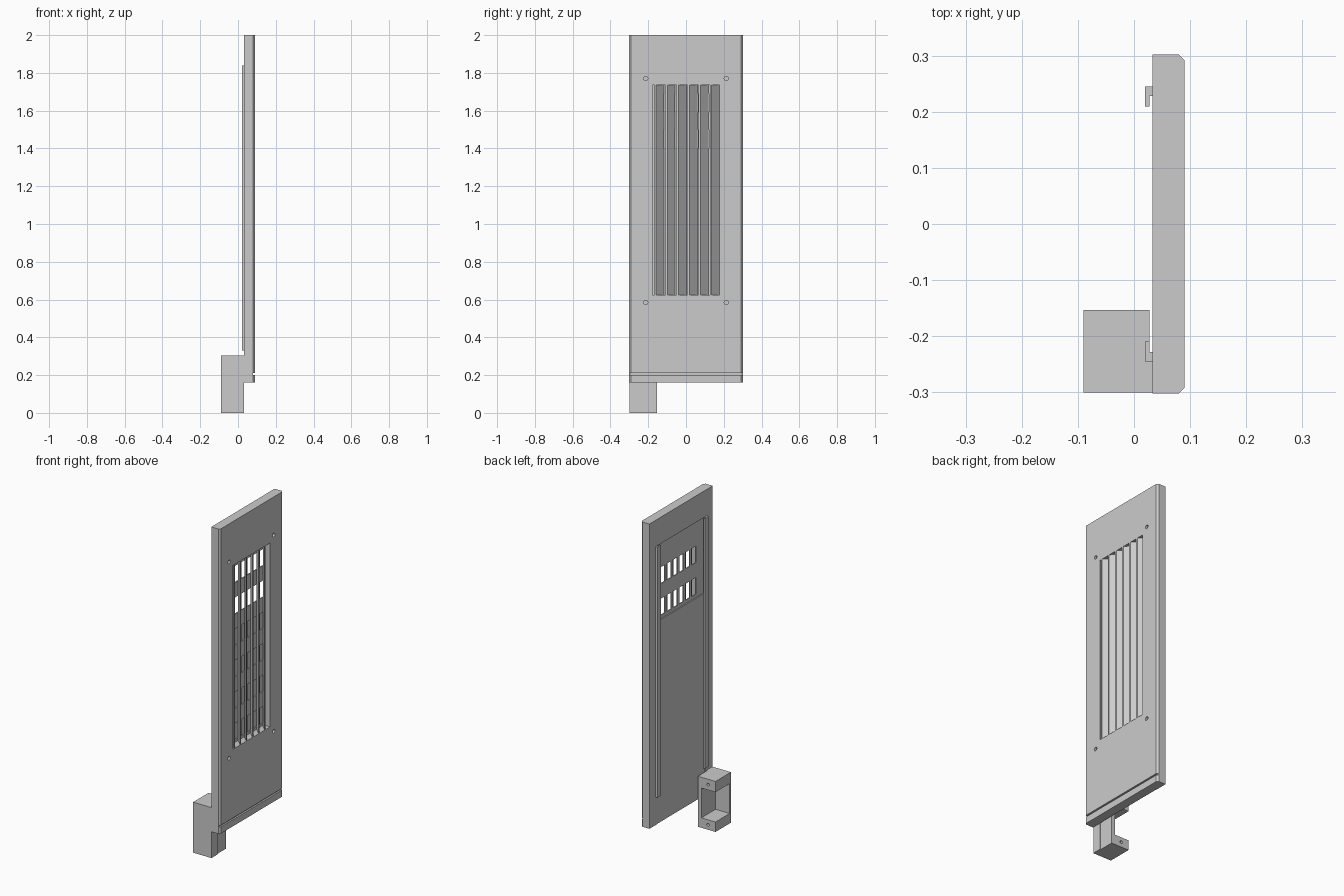
import bpy
import bmesh
from math import pi
from mathutils import Matrix, Vector

cube = bpy.data.objects.get("Cube")
if cube:
    bpy.data.objects.remove(cube, do_unlink=True)

grey = bpy.data.materials.new("plain grey")
grey.use_nodes = True
grey.diffuse_color = (0.6, 0.6, 0.6, 1)
grey.node_tree.nodes["Principled BSDF"].inputs["Base Color"].default_value = (0.6, 0.6, 0.6, 1)


def finish(name, bm):
    bmesh.ops.recalc_face_normals(bm, faces=bm.faces)
    mesh = bpy.data.meshes.new(name)
    bm.to_mesh(mesh)
    bm.free()
    mesh.materials.append(grey)
    obj = bpy.data.objects.new(name, mesh)
    bpy.context.collection.objects.link(obj)
    return obj


def boxes(name, spans):
    """One mesh of boxes, each given as (x0, x1), (y0, y1), (z0, z1)."""
    bm = bmesh.new()
    for span in spans:
        centre = Vector([(a + b) / 2 for a, b in span])
        size = Vector([b - a for a, b in span])
        bmesh.ops.create_cube(bm, size=1, matrix=Matrix.Translation(centre) @ Matrix.Diagonal(size).to_4x4())
    return finish(name, bm)


def prism(name, outline, z0, z1):
    """Extrude an x, y outline upwards."""
    bm = bmesh.new()
    face = bm.faces.new([bm.verts.new((x, y, z0)) for x, y in outline])
    top = bmesh.ops.extrude_face_region(bm, geom=[face])["geom"]
    bmesh.ops.translate(bm, vec=(0, 0, z1 - z0), verts=[v for v in top if isinstance(v, bmesh.types.BMVert)])
    return finish(name, bm)


def rods(name, points, radius, length, axis):
    bm = bmesh.new()
    for p in points:
        bmesh.ops.create_cone(bm, cap_ends=True, segments=16, radius1=radius, radius2=radius, depth=length,
                              matrix=Matrix.Translation(p) @ Matrix.Rotation(pi / 2, 4, axis))
    return finish(name, bm)


def cut(obj, cutters):
    for cutter in cutters:
        cutter.hide_render = True
        mod = obj.modifiers.new("cut", 'BOOLEAN')
        mod.operation = 'DIFFERENCE'
        mod.solver = 'EXACT'
        mod.object = cutter
    bpy.context.view_layer.update()
    shape = obj.evaluated_get(bpy.context.evaluated_depsgraph_get())
    mesh = bpy.data.meshes.new_from_object(shape)
    obj.modifiers.clear()
    obj.data = mesh
    for cutter in cutters:
        bpy.data.objects.remove(cutter, do_unlink=True)


BACK, FRONT, HALF = 0.033, 0.09, 0.302
BASE, TOP = 0.16, 2.0
VENT_Z = (0.625, 1.735)
FLOOR, SLIDE = 0.048, 0.042
PITCH = 0.0588

# Panel with chamfered front edges
c = 0.01
panel = prism("panel", [(BACK, -HALF), (FRONT - c, -HALF), (FRONT, -HALF + c),
                        (FRONT, HALF - c), (FRONT - c, HALF), (BACK, HALF)], BASE, TOP)
windows = [((0.02, 0.06), (-0.154 + PITCH * i, -0.114 + PITCH * i), (0.64 + 0.19 * j, 0.74 + 0.19 * j))
           for i in range(6) for j in range(6)]
cut(panel, [
    boxes("vent_cutter", [((FLOOR, 0.2), (-0.178, 0.178), VENT_Z)]),
    boxes("slide_cutter", [((0, SLIDE), (-0.228, 0.228), (0.1, 1.84))]),
    boxes("window_cutter", windows),
    boxes("groove_cutter", [((FRONT - 0.01, 0.2), (-0.4, 0.4), (0.2, 0.21))]),
    rods("screw_cutter", [(FRONT, y, z) for y in (-0.213, 0.213) for z in (0.585, 1.77)], 0.011, 0.06, 'Y'),
])

# Slanted vertical louvres inside the vent
for i in range(6):
    y = -0.168 + PITCH * i
    run = FRONT - FLOOR
    prism(f"louvre_{i + 1}", [(FRONT, y), (FRONT, y + 0.01), (FLOOR, y + 0.01 + run), (FLOOR, y + run)], *VENT_Z)

# Sliding shutter covering the lower windows
boxes("shutter", [((0.035, SLIDE), (-0.227, 0.227), (BASE, 1.38))])

# Hooked guide rails on the back
for name, s in (("guide_rail_left", 1), ("guide_rail_right", -1)):
    prism(name, [(BACK, s * 0.245), (0.02, s * 0.245), (0.02, s * 0.209),
                 (0.028, s * 0.209), (0.028, s * 0.228), (BACK, s * 0.228)], 0.33, 1.84)

# Bracket box, open to the side and back
bracket = prism("bracket_box", [(-0.09, -0.3), (BACK, -0.3), (BACK, -0.245), (0.028, -0.245),
                                (0.028, -0.153), (-0.09, -0.153)], 0, 0.305)
cut(bracket, [
    boxes("bracket_cutter", [((-0.2, 0.004), (-0.288, 0), (0.06, 0.24))]),
    rods("bracket_screw_cutter", [(-0.04, -0.153, z) for z in (0.03, 0.272)], 0.009, 0.08, 'X'),
])
